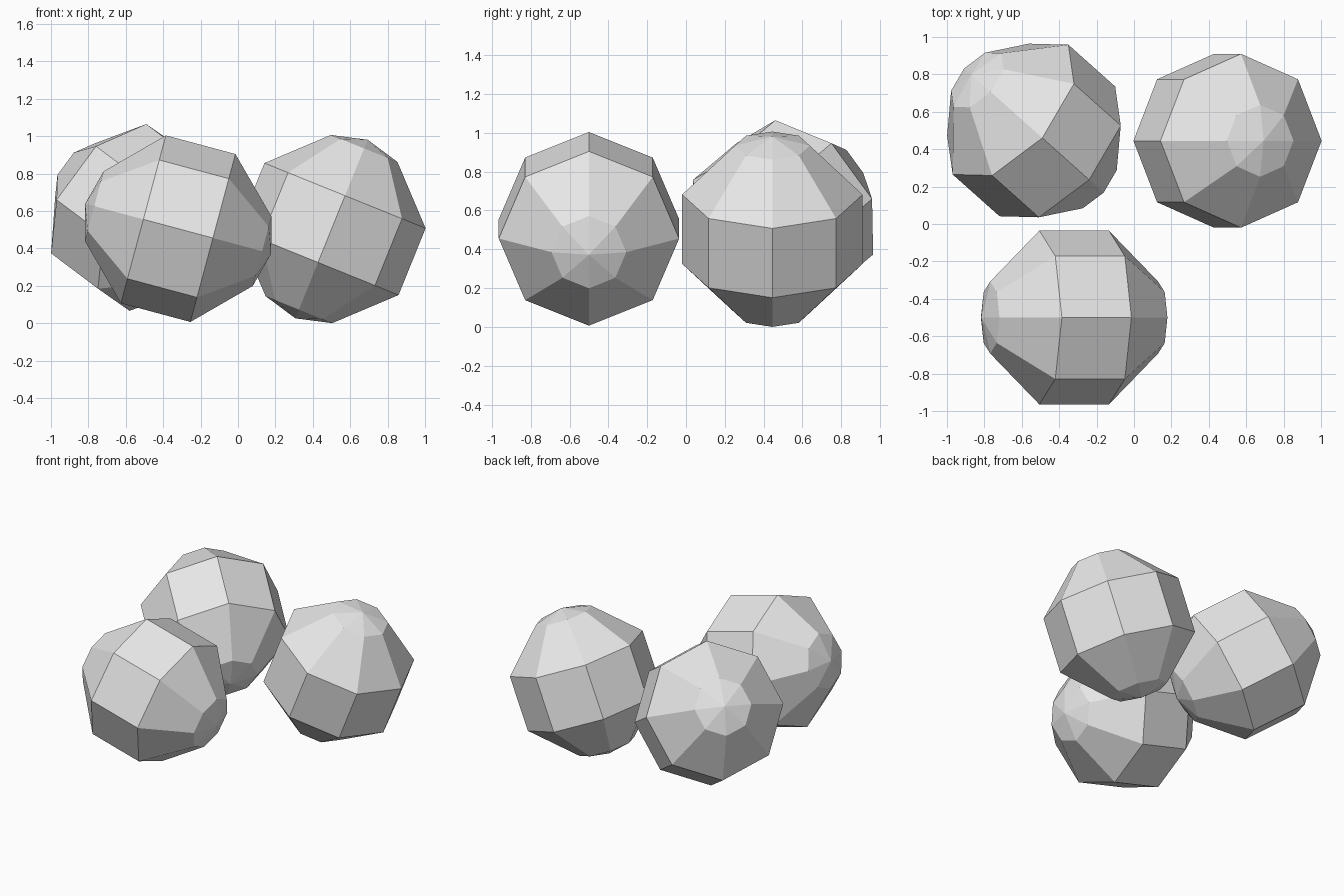
import bpy
import bmesh
from math import sin, cos, pi, radians
from mathutils import Vector

cube = bpy.data.objects.get("Cube")
if cube:
    bpy.data.objects.remove(cube, do_unlink=True)

stone = bpy.data.materials.new("light grey")
stone.use_nodes = True
GREY = (0.8, 0.8, 0.8, 1)
stone.diffuse_color = GREY
stone.node_tree.nodes["Principled BSDF"].inputs["Base Color"].default_value = GREY

RADIUS = 0.503
POLE = 0.515
SIDES = 8


def faceted_ball(name, centre, axis):
    """Eight-sided ball with four rings and shallow pointed caps along its axis."""
    axis = Vector(axis).normalized()
    up = Vector((0, 0, 1))
    if abs(axis.z) > 0.9:
        up = Vector((1, 0, 0))
    e1 = (up - axis * up.dot(axis)).normalized()
    e2 = axis.cross(e1)
    bm = bmesh.new()
    rings = []
    for polar in (22.5, 67.5, 112.5, 157.5):
        p = radians(polar)
        ring = []
        for i in range(SIDES):
            a = 2 * pi * i / SIDES
            side = e1 * cos(a) + e2 * sin(a)
            ring.append(bm.verts.new(RADIUS * (axis * cos(p) + side * sin(p))))
        rings.append(ring)
    poles = [bm.verts.new(axis * POLE), bm.verts.new(-axis * POLE)]

    # Side bands
    for a, b in zip(rings, rings[1:]):
        for i in range(SIDES):
            j = (i + 1) % SIDES
            bm.faces.new((a[i], b[i], b[j], a[j]))
    # End caps
    for pole, ring in zip(poles, (rings[0], rings[-1])):
        for i in range(SIDES):
            bm.faces.new((pole, ring[i], ring[(i + 1) % SIDES]))

    bmesh.ops.recalc_face_normals(bm, faces=bm.faces)
    mesh = bpy.data.meshes.new(name)
    bm.to_mesh(mesh)
    bm.free()
    mesh.materials.append(stone)
    obj = bpy.data.objects.new(name, mesh)
    obj.location = centre
    bpy.context.collection.objects.link(obj)
    return obj


# Three loose stones, each tipped its own way
faceted_ball("front_stone", (-0.32, -0.5, 0.505), (0.966, 0, -0.259))
faceted_ball("left_stone", (0.5, 0.445, 0.503), (0.375, 0, 0.927))
faceted_ball("back_right_stone", (-0.535, 0.5, 0.565), (0.65, -0.58, -0.49))
